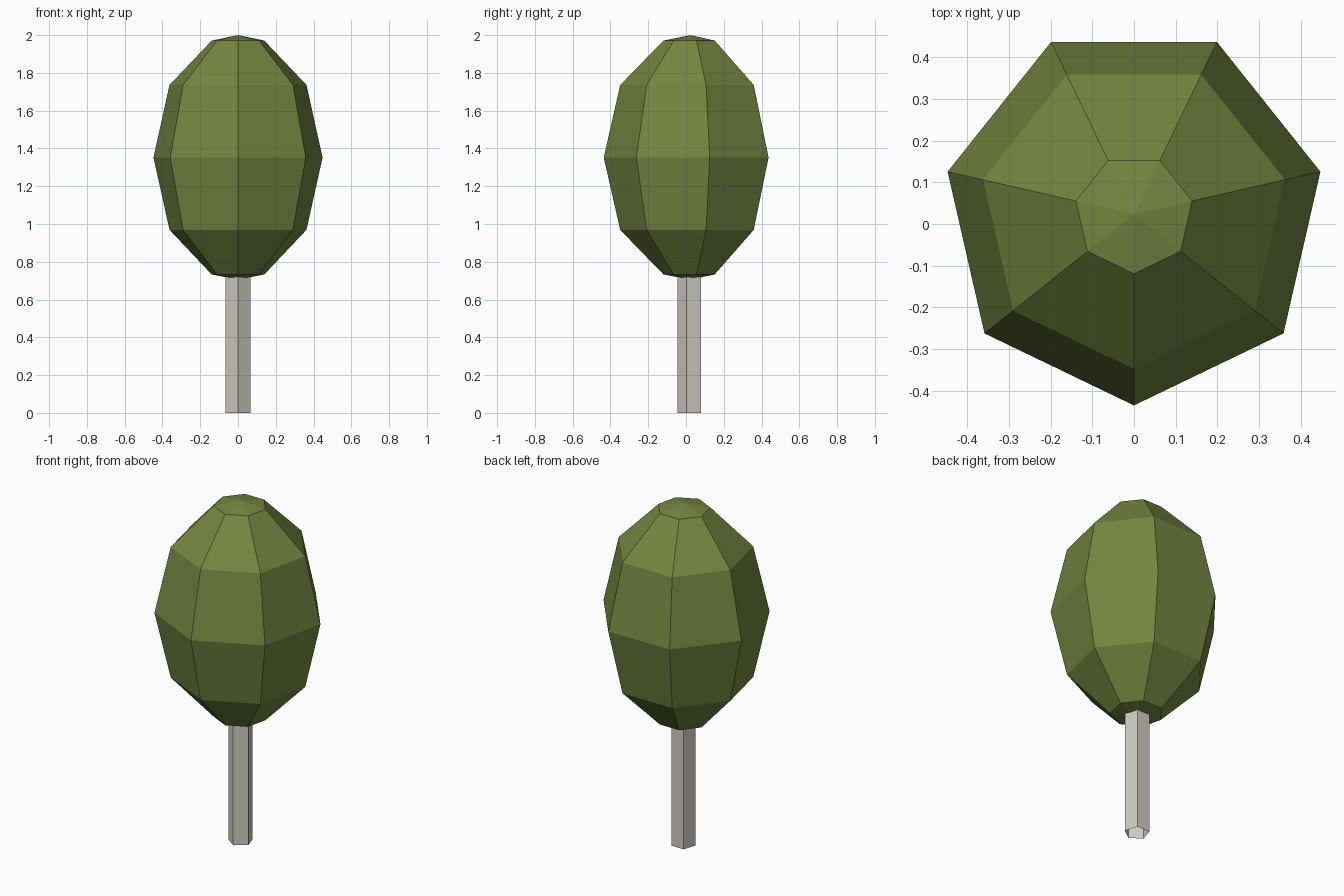
import bpy
import bmesh
from math import cos, sin, pi

cube = bpy.data.objects.get("Cube")
if cube:
    bpy.data.objects.remove(cube, do_unlink=True)

AXIS_Y = 0.0235  # shared vertical axis of trunk and crown


def material(name, color):
    mat = bpy.data.materials.new(name)
    mat.use_nodes = True
    mat.diffuse_color = color
    mat.node_tree.nodes["Principled BSDF"].inputs["Base Color"].default_value = color
    return mat


def lathe(name, sides, profile, mat):
    """Flat-faced solid from (radius, z) pairs, with one corner facing the front."""
    bm = bmesh.new()
    rings = []
    for radius, z in profile:
        count = sides if radius > 0 else 1
        angles = [2 * pi * i / sides - pi / 2 for i in range(count)]
        rings.append([bm.verts.new((radius * cos(a), radius * sin(a), z)) for a in angles])
    for low, high in zip(rings, rings[1:]):
        for i in range(sides):
            j = (i + 1) % sides
            corners = [low[i % len(low)], low[j % len(low)],
                       high[j % len(high)], high[i % len(high)]]
            bm.faces.new(list(dict.fromkeys(corners)))
    mesh = bpy.data.meshes.new(name)
    bm.to_mesh(mesh)
    bm.free()
    mesh.materials.append(mat)
    obj = bpy.data.objects.new(name, mesh)
    obj.location.y = AXIS_Y
    bpy.context.collection.objects.link(obj)
    return obj


leaf_green = material("leaf green", (0.181, 0.235, 0.051, 1))
pale_bark = material("pale bark", (0.63, 0.61, 0.54, 1))

# Trunk: open five-sided tube reaching into the crown
lathe("trunk", 5, [(0.0683, 0), (0.0683, 0.74)], pale_bark)

# Crown: seven-sided faceted egg
lathe("crown", 7, [(0, 0.706), (0.143, 0.733), (0.372, 0.969), (0.459, 1.352),
                   (0.372, 1.736), (0.143, 1.971), (0, 2.0)], leaf_green)
